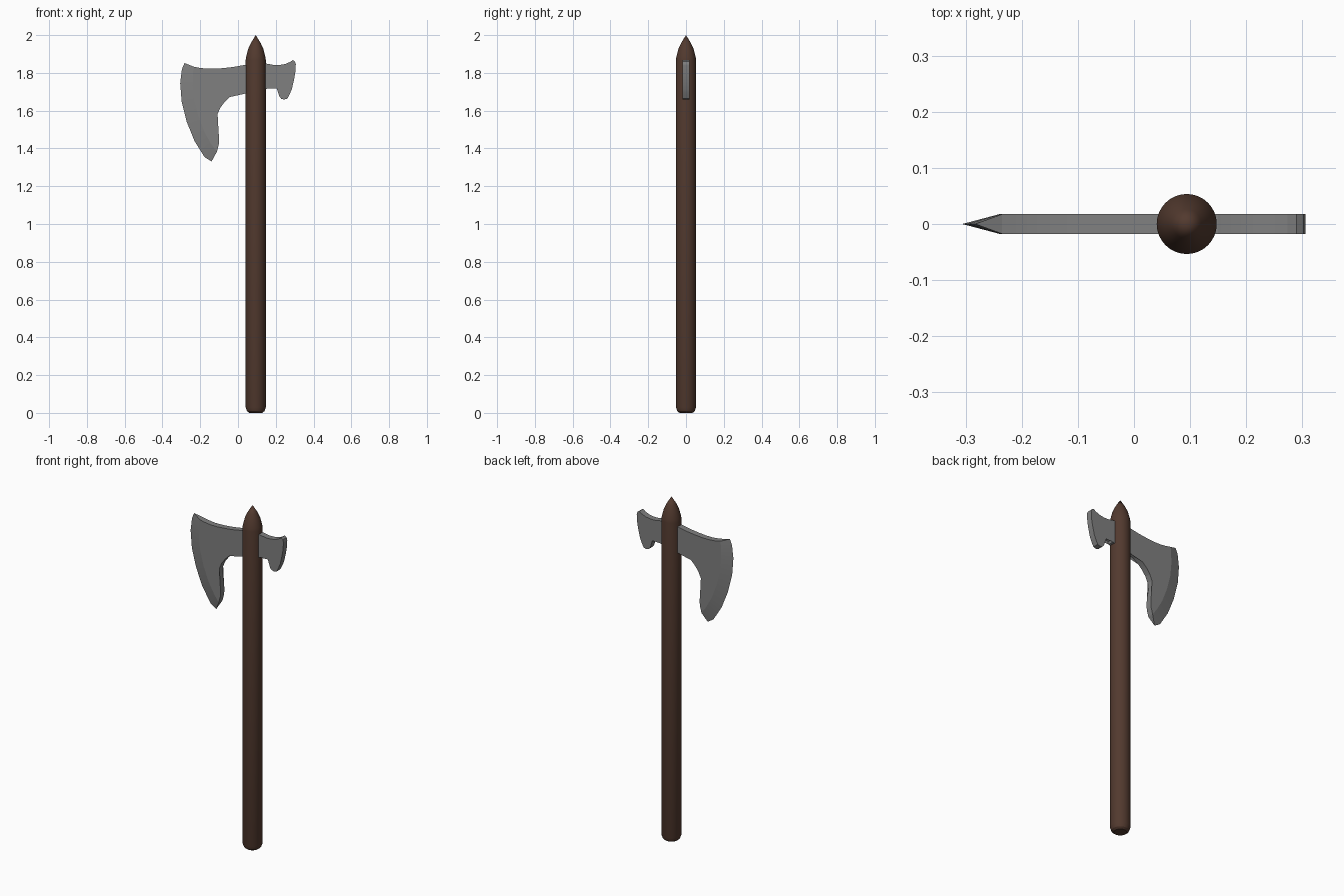
import bpy, bmesh, math

if "Cube" in bpy.data.objects:
    bpy.data.objects.remove(bpy.data.objects["Cube"])

CX, T = 0.094, 0.0175   # shaft centre, half thickness of the head


def finish(name, bm, color, angle):
    bmesh.ops.recalc_face_normals(bm, faces=bm.faces)
    me = bpy.data.meshes.new(name)
    bm.to_mesh(me)
    bm.free()
    ob = bpy.data.objects.new(name, me)
    bpy.context.collection.objects.link(ob)
    mat = bpy.data.materials.new(name + "_material")
    mat.diffuse_color = (*color, 1)
    mat.use_nodes = True
    mat.node_tree.nodes["Principled BSDF"].inputs["Base Color"].default_value = mat.diffuse_color
    me.materials.append(mat)
    bpy.ops.object.select_all(action='DESELECT')
    ob.select_set(True)
    bpy.context.view_layer.objects.active = ob
    bpy.ops.object.shade_smooth_by_angle(angle=math.radians(angle))
    return ob


# Shaft: lathed profile with rounded foot and pointed top
profile = [(0.034, 0), (0.046, 0.009), (0.0535, 0.03), (0.0535, 1.868),
           (0.051, 1.885), (0.041, 1.925), (0.026, 1.958), (0.0, 2.0)]
bm = bmesh.new()
N = 32
rings = []
for r, z in profile[:-1]:
    rings.append([bm.verts.new((CX + r * math.cos(2 * math.pi * i / N),
                                r * math.sin(2 * math.pi * i / N), z)) for i in range(N)])
for a, b in zip(rings, rings[1:]):
    for i in range(N):
        j = (i + 1) % N
        bm.faces.new((a[i], a[j], b[j], b[i]))
tip = bm.verts.new((CX, 0, 2.0))
for i in range(N):
    bm.faces.new((rings[-1][i], rings[-1][(i + 1) % N], tip))
bm.faces.new(rings[0][::-1])
finish("shaft", bm, (0.085, 0.042, 0.028), 30)

# Axe head: sharp cutting edge, ridge where the bevel starts, and the rest of the outline
edge = [(-.283, 1.852), (-.297, 1.82), (-.306, 1.745), (-.298, 1.646),
        (-.271, 1.54), (-.23, 1.439), (-.177, 1.354), (-.14, 1.331)]
ridge = [(-.235, 1.833), (-.238, 1.80), (-.24, 1.735), (-.233, 1.66),
         (-.21, 1.57), (-.177, 1.485), (-.14, 1.42), (-.112, 1.382)]
outline = [(-.102, 1.42), (-.10, 1.45), (-.103, 1.49), (-.113, 1.545), (-.108, 1.582),
           (-.094, 1.615), (-.071, 1.646), (-.044, 1.672), (-.013, 1.693), (.015, 1.705),
           (.04, 1.71), (.15, 1.715), (.158, 1.717), (.163, 1.731), (.175, 1.737),
           (.19, 1.732), (.205, 1.718), (.213, 1.695), (.219, 1.675), (.229, 1.663),
           (.245, 1.659), (.262, 1.664), (.275, 1.69), (.285, 1.714), (.297, 1.765),
           (.303, 1.80), (.306, 1.845), (.302, 1.86), (.29, 1.868), (.274, 1.857),
           (.25, 1.847), (.22, 1.842), (.19, 1.842), (.15, 1.849), (.04, 1.843),
           (-.02, 1.832), (-.07, 1.826), (-.12, 1.822), (-.16, 1.822), (-.20, 1.826)]
bm = bmesh.new()
sharp = [bm.verts.new((x, 0, z)) for x, z in edge]
front, back = ([bm.verts.new((x, y, z)) for x, z in ridge + outline] for y in (-T, T))
for side in (front, back):
    bm.faces.new(side)
    for i in range(len(edge) - 1):
        bm.faces.new((sharp[i], sharp[i + 1], side[i + 1], side[i]))
n, k = len(front), len(ridge)
for i in range(k - 1, n):
    j = (i + 1) % n
    bm.faces.new((front[i], front[j], back[j], back[i]))
for i, s in ((0, sharp[0]), (k - 1, sharp[-1])):
    bm.faces.new((front[i], back[i], s))
bmesh.ops.triangulate(bm, faces=[f for f in bm.faces if len(f.verts) > 4])
finish("axe_head", bm, (0.215, 0.215, 0.215), 10)
